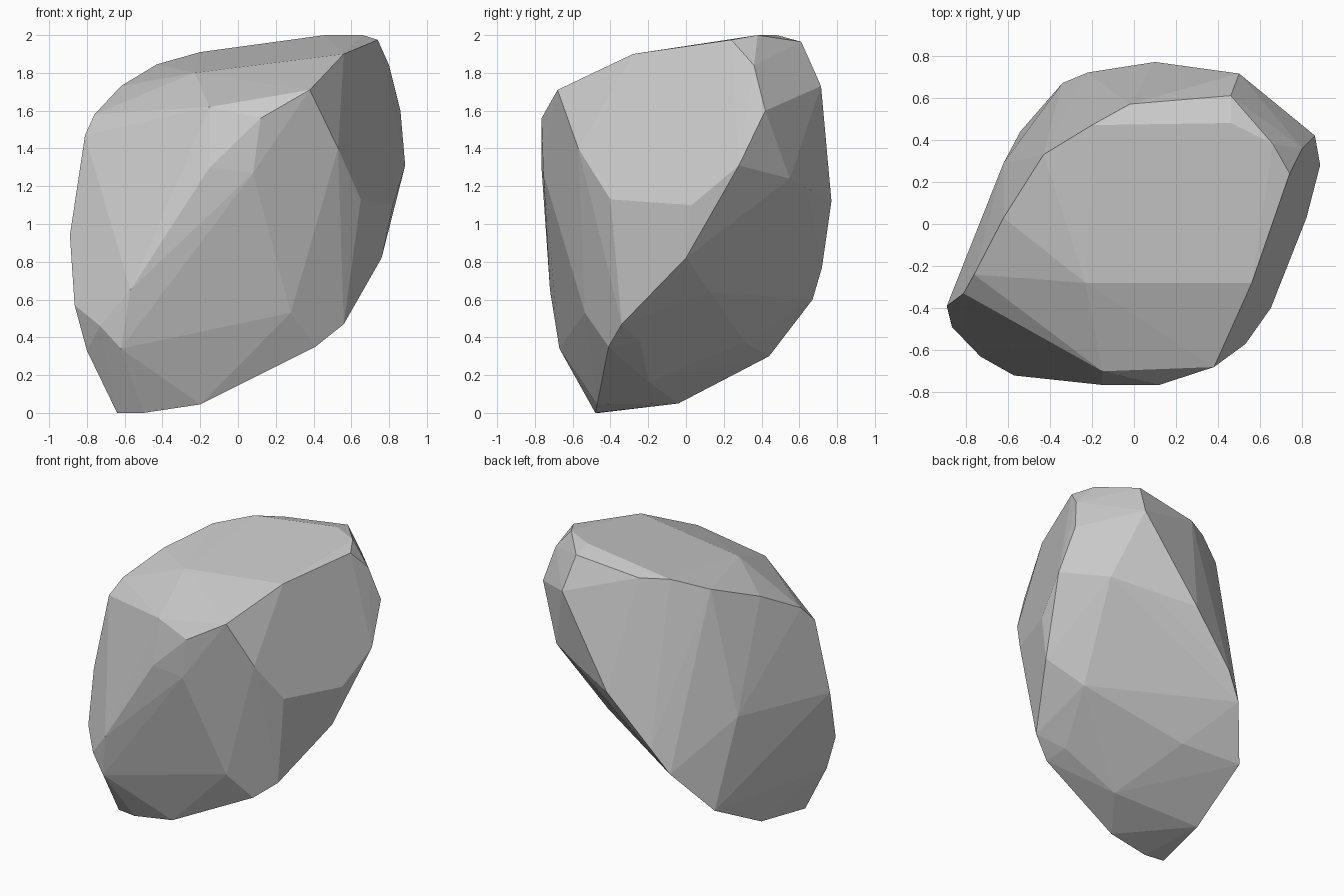
import bpy, bmesh, math

# Corner points of the boulder, grouped by region
crown = [(.56, -.28, 1.9), (.46, .48, 2), (.66, .38, 2), (.74, .24, 1.975), (-.2, .47, 1.91),
         (-.43, .33, 1.845), (-.62, .03, 1.73), (-.76, -.24, 1.58), (-.23, -.28, 1.8),
         (.46, .61, 1.965), (-.02, .57, 1.91)]
front = [(-.15, -.70, 1.62), (.12, -.765, 1.56), (.38, -.68, 1.71),
         (-.15, -.765, 1.3), (.08, -.755, 1.27), (.53, -.57, 1.4), (-.57, -.72, .65),
         (-.62, -.67, .34), (.28, -.535, .53)]
right = [(.65, -.4, 1.13), (.82, .03, 1.1), (.885, .28, 1.31), (.86, .42, 1.6), (.8, .36, 1.84),
         (.76, 0, .82), (.56, -.34, .47), (.41, -.41, .35)]
back = [(.1, .77, 1.12), (.5, .715, 1.73), (-.22, .72, .77), (-.34, .67, .6),
        (-.54, .44, .3), (-.62, .29, .95)]
under = [(.66, .55, 1.24), (.44, .64, 1.19), (.54, .13, .64), (-.06, .53, .68),
         (.39, -.24, .375), (-.16, .31, .375), (0, -.2, .165)]
left = [(-.89, -.39, .94), (-.81, -.33, 1.47), (-.865, -.49, .57), (-.73, -.63, .46), (-.8, -.48, .33)]
base = [(-.64, -.46, 0), (-.5, -.48, 0), (-.2, -.47, .045), (-.58, -.04, .05)]

# Wrap the points in a hull and merge nearly flat triangles into facets
bm = bmesh.new()
for p in crown + front + right + back + under + left + base:
    bm.verts.new(p)
bmesh.ops.convex_hull(bm, input=bm.verts)
loose = [v for v in bm.verts if not v.link_faces]
bmesh.ops.delete(bm, geom=loose, context='VERTS')
bmesh.ops.dissolve_limit(bm, angle_limit=math.radians(2), verts=bm.verts, edges=bm.edges)
bmesh.ops.recalc_face_normals(bm, faces=bm.faces)

mesh = bpy.data.meshes.new("boulder")
bm.to_mesh(mesh)
bm.free()
rock = bpy.data.objects.new("boulder", mesh)
bpy.context.collection.objects.link(rock)
